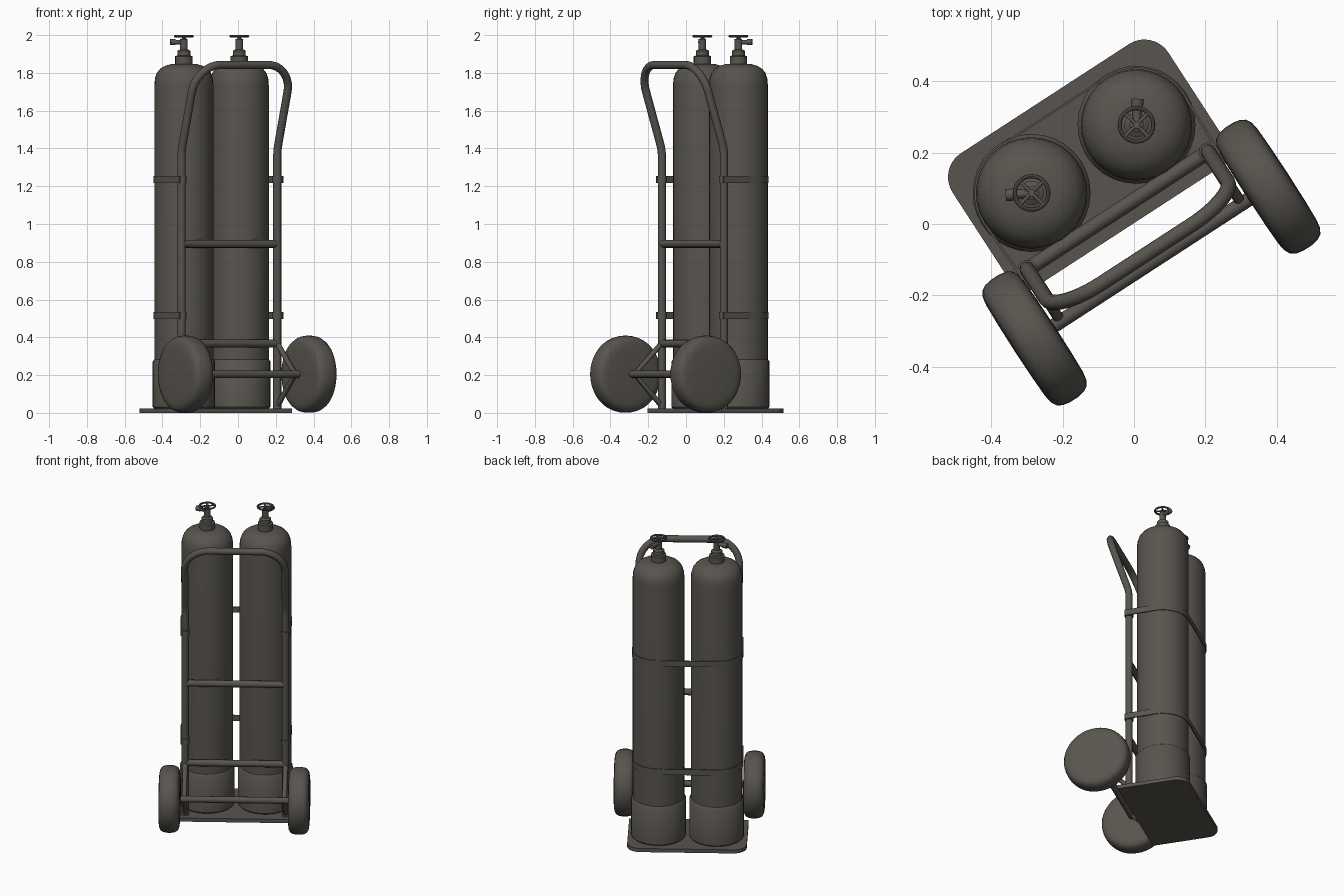
import bpy, bmesh, math
from mathutils import Matrix, Vector

if "Cube" in bpy.data.objects:
    bpy.data.objects.remove(bpy.data.objects["Cube"])

# Whole trolley is modelled square, then turned 33 degrees about z
M = Matrix.Rotation(math.radians(33), 4, 'Z') @ Matrix.Translation((-0.018, 0, 0))
grey = bpy.data.materials.new("dark_warm_grey")
grey.diffuse_color = (0.098, 0.09, 0.077, 1)
grey.use_nodes = True
grey.node_tree.nodes["Principled BSDF"].inputs["Base Color"].default_value = grey.diffuse_color


def finish(ob, name, angle=40):
    ob.name = name
    ob.data.transform(M)
    ob.data.materials.clear()
    ob.data.materials.append(grey)
    bpy.ops.object.select_all(action='DESELECT')
    ob.select_set(True)
    bpy.context.view_layer.objects.active = ob
    bpy.ops.object.shade_smooth_by_angle(angle=math.radians(angle))
    return ob


def from_bmesh(bm, name, mat=None):
    bmesh.ops.remove_doubles(bm, verts=bm.verts, dist=1e-5)
    bmesh.ops.recalc_face_normals(bm, faces=bm.faces)
    me = bpy.data.meshes.new(name)
    bm.to_mesh(me)
    bm.free()
    if mat:
        me.transform(mat)
    ob = bpy.data.objects.new(name, me)
    bpy.context.collection.objects.link(ob)
    return finish(ob, name)


def lathe(name, profile, mat, n=32):
    """Revolve (radius, height) points about z."""
    bm = bmesh.new()
    vs = [bm.verts.new((r, 0, z)) for r, z in profile]
    es = [bm.edges.new(p) for p in zip(vs, vs[1:])]
    bmesh.ops.spin(bm, geom=vs + es, cent=(0, 0, 0), axis=(0, 0, 1),
                   angle=2 * math.pi, steps=n, use_duplicate=False)
    return from_bmesh(bm, name, mat)


def tube(name, pts, r, res=4):
    cu = bpy.data.curves.new(name, 'CURVE')
    cu.dimensions = '3D'
    cu.bevel_depth, cu.bevel_resolution, cu.use_fill_caps = r, res, True
    sp = cu.splines.new('POLY')
    sp.points.add(len(pts) - 1)
    for p, c in zip(sp.points, pts):
        p.co = (*c, 1)
    ob = bpy.data.objects.new(name, cu)
    bpy.context.collection.objects.link(ob)
    bpy.ops.object.select_all(action='DESELECT')
    ob.select_set(True)
    bpy.context.view_layer.objects.active = ob
    bpy.ops.object.convert(target='MESH')
    return finish(bpy.context.view_layer.objects.active, name, 50)


def fillet(pts, radii, n=8):
    """Round the inner corners of a path."""
    pts = [Vector(p) for p in pts]
    out = [pts[0]]
    for a, b, c, r in zip(pts, pts[1:], pts[2:], radii):
        d1, d2 = (a - b).normalized(), (c - b).normalized()
        half = d1.angle(d2) / 2
        t = r / math.tan(half)
        cen = b + (d1 + d2).normalized() * (r / math.sin(half))
        s, e = b + d1 * t - cen, b + d2 * t - cen
        out += [cen + s.lerp(e, i / n).normalized() * r for i in range(n + 1)]
    return out + [pts[-1]]


def prism(name, outline, z0, z1):
    bm = bmesh.new()
    f = bm.faces.new([bm.verts.new((x, y, z0)) for x, y in outline])
    top = bmesh.ops.extrude_face_region(bm, geom=[f])
    bmesh.ops.translate(bm, vec=(0, 0, z1 - z0),
                        verts=[v for v in top['geom'] if isinstance(v, bmesh.types.BMVert)])
    return from_bmesh(bm, name)


def arc(cx, cy, r, a0, a1, n=10):
    return [(cx + r * math.cos(math.radians(a0 + (a1 - a0) * i / n)),
             cy + r * math.sin(math.radians(a0 + (a1 - a0) * i / n))) for i in range(n + 1)]


# Toe plate, rounded at the back corners
prism("toe_plate", [(-0.36, 0.002), (0.36, 0.002)] + arc(0.28, 0.35, 0.08, 0, 90)
      + arc(-0.28, 0.35, 0.08, 90, 180), 0, 0.024)

# Gas cylinders with foot collars and valves
CY = 0.229
for side, name, turn in ((-1, "left", 185), (1, "right", 88)):
    x = 0.175 * side
    at = Matrix.Translation((x, CY, 0))
    lathe(name + "_cylinder", [(0, 0.026), (0.156, 0.026), (0.156, 1.735), (0.153, 1.77),
          (0.143, 1.8), (0.125, 1.822), (0.1, 1.837), (0.07, 1.846), (0, 1.85)], at)
    lathe(name + "_foot_collar", [(0, 0.024), (0.158, 0.024), (0.165, 0.032), (0.165, 0.272),
          (0.156, 0.283), (0, 0.283)], at)
    lathe(name + "_valve_body", [(0, 1.84), (0.046, 1.84), (0.046, 1.888), (0.034, 1.892),
          (0.034, 1.917), (0.02, 1.925), (0.02, 1.978), (0.01, 1.982), (0.01, 1.999),
          (0, 1.999)], at, 20)
    # outlet points along a fixed world direction
    a = math.radians(turn - 33)
    d = Vector((math.cos(a), math.sin(a), 0))
    c = Vector((x, CY, 1.963))
    tube(name + "_valve_outlet", [c, c + d * 0.06], 0.013, 3)
    tube(name + "_outlet_nut", [c + d * 0.046, c + d * 0.073], 0.017, 3)
    # handwheel
    bpy.ops.mesh.primitive_torus_add(major_radius=0.047, minor_radius=0.006,
                                     major_segments=24, minor_segments=8)
    ring = bpy.context.object
    ring.data.transform(Matrix.Translation((x, CY, 1.994)))
    finish(ring, name + "_handwheel_rim")
    for k in range(2):
        s = Vector((math.cos(math.radians(12 + 90 * k)), math.sin(math.radians(12 + 90 * k)), 0)) * 0.047
        h = Vector((x, CY, 1.994))
        tube(name + "_handwheel_spoke", [h - s, h + s], 0.005, 2)

# Bent main frame with leaning handle
FX, FY = 0.302, 0.056
TOP = (-0.09, 1.842)
path = [(-FX, FY, 0.02), (-FX, FY, 1.39), (-FX, *TOP), (FX, *TOP), (FX, FY, 1.39), (FX, FY, 0.02)]
tube("handle_frame", fillet(path, (0.25, 0.15, 0.15, 0.25)), 0.0215)

# Cross bars and axle
for z, name in ((0.895, "upper_cross_bar"), (0.367, "lower_cross_bar")):
    tube(name, [(-FX, FY, z), (FX, FY, z)], 0.021)
AY, AZ = -0.117, 0.205
tube("axle", [(-0.37, AY, AZ), (0.37, AY, AZ)], 0.02)

# Axle brackets and wheels
tyre = [(0, 0.066), (0.09, 0.065), (0.15, 0.063), (0.175, 0.059), (0.191, 0.05),
        (0.2, 0.035), (0.204, 0.014)]
tyre += [(r, -h) for r, h in reversed(tyre)]
for side, name in ((-1, "left"), (1, "right")):
    x = FX * side
    tube(name + "_axle_bracket", [(x, FY, 0.37), (x, AY, AZ), (x, FY, 0.035)], 0.015)
    lathe(name + "_wheel", tyre, Matrix.Translation((0.39 * side, AY, AZ))
          @ Matrix.Rotation(math.pi / 2, 4, 'Y'), 40)

# Retaining straps: open band from tube to tube round both cylinders
def band(r, lip):
    return ([(FX + lip, FY - 0.02)] + arc(0.175, CY, r, 0, 90)
            + arc(-0.175, CY, r, 90, 180) + [(-FX - lip, FY - 0.02)])

for z, name in ((1.235, "upper"), (0.515, "lower")):
    prism(name + "_strap", band(0.1605, 0.028) + band(0.1545, 0.02)[::-1], z - 0.019, z + 0.019)
    for side in (-1, 1):
        tube(name + "_strap_clamp", [(FX * side, FY, z - 0.019), (FX * side, FY, z + 0.019)], 0.027)
